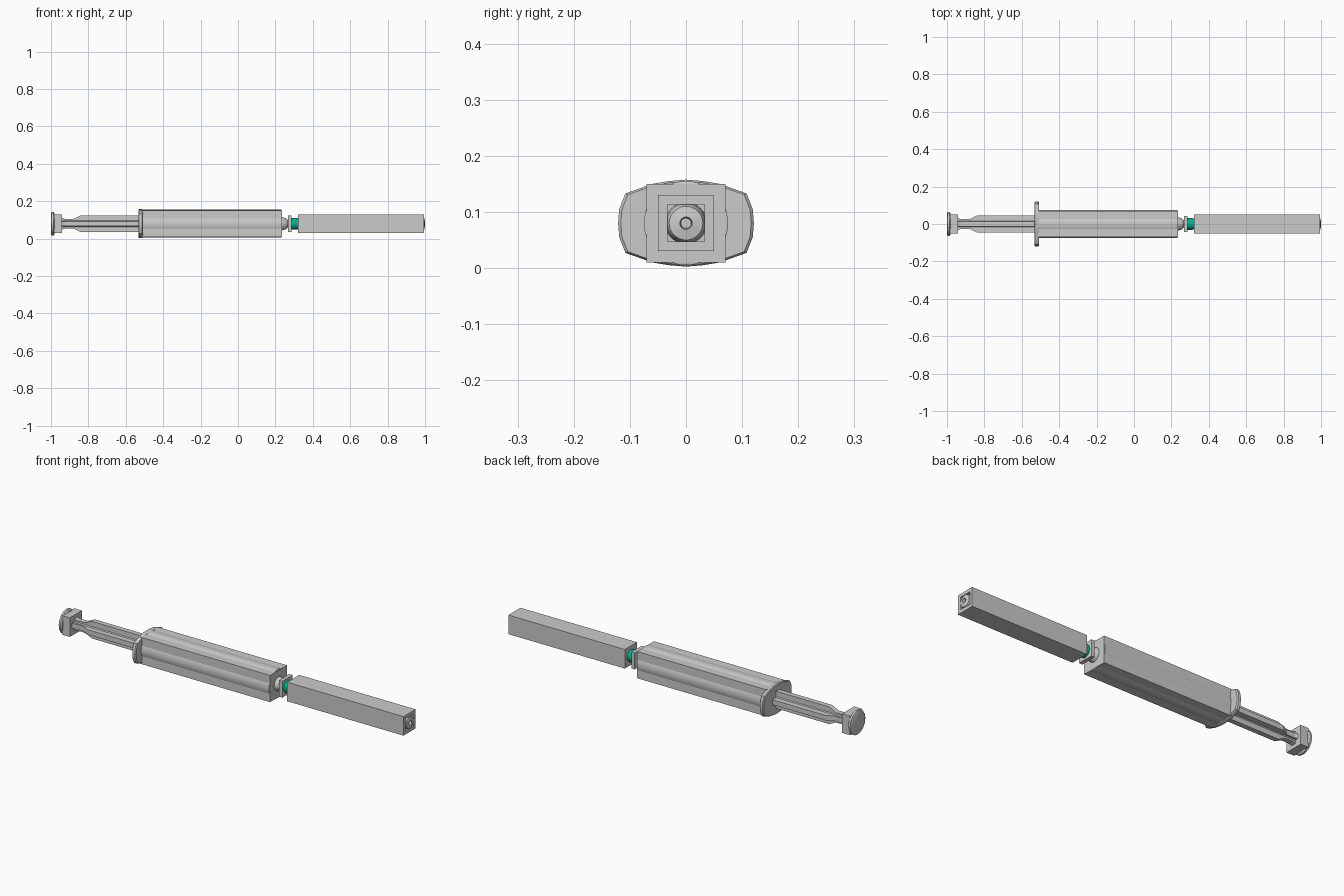
import bpy, bmesh, math

if "Cube" in bpy.data.objects:
    bpy.data.objects.remove(bpy.data.objects["Cube"])

ZC = 0.08  # height of the long axis


def finish(name, bm, smooth=False):
    bmesh.ops.recalc_face_normals(bm, faces=bm.faces)
    me = bpy.data.meshes.new(name)
    bm.to_mesh(me)
    bm.free()
    ob = bpy.data.objects.new(name, me)
    bpy.context.collection.objects.link(ob)
    ob.location.z = ZC
    if smooth:
        bpy.ops.object.select_all(action='DESELECT')
        ob.select_set(True)
        bpy.context.view_layer.objects.active = ob
        bpy.ops.object.shade_smooth_by_angle(angle=math.radians(35))
    return ob


def loft(name, rings, smooth=False):
    """Skin a list of closed rings and cap both ends."""
    bm = bmesh.new()
    vs = [[bm.verts.new(p) for p in r] for r in rings]
    n = len(vs[0])
    for a, b in zip(vs, vs[1:]):
        for i in range(n):
            j = (i + 1) % n
            bm.faces.new((a[i], a[j], b[j], b[i]))
    bm.faces.new(vs[0])
    bm.faces.new(vs[-1])
    return finish(name, bm, smooth)


def lathe(name, profile, n=32):
    """Revolve (x, radius) pairs around the long axis."""
    rings = [[(x, r * math.cos(2 * math.pi * i / n), r * math.sin(2 * math.pi * i / n))
              for i in range(n)] for x, r in profile]
    return loft(name, rings, True)


def square(x, h):
    return [(x, -h, -h), (x, h, -h), (x, h, h), (x, -h, h)]


def block(name, x0, x1, h):
    return loft(name, [square(x0, h), square(x1, h)])


# Barrel: square sleeve with the round tube just breaking through its sides
block("barrel_sleeve", -0.515, 0.235, 0.07)
lathe("barrel_tube", [(-0.52, 0.075), (0.232, 0.075), (0.234, 0.068)], 48)
lathe("barrel_nozzle", [(0.23, 0.038), (0.24, 0.034), (0.255, 0.03),
                        (0.265, 0.02), (0.28, 0.02)])

# Finger flange with bowed sides and softened rims
quarter = [(0.121, 0.0), (0.119, 0.025), (0.108, 0.053), (0.06, 0.07), (0.03, 0.075), (0.0, 0.0775)]
outline = quarter + [(-y, z) for y, z in quarter[-2::-1]]
outline += [(-y, -z) for y, z in outline[1:-1]]
loft("finger_flange", [[(x, y * s, z * s) for y, z in outline] for x, s in
                       ((-0.532, 0.96), (-0.528, 1.0), (-0.514, 1.0), (-0.509, 0.96))], True)

# Plunger rod: two crossed ribs with a narrowed neck
rib = [(-0.945, 0.033), (-0.925, 0.026), (-0.88, 0.026), (-0.86, 0.035),
       (-0.84, 0.045), (-0.40, 0.045)]
for name, upright in (("plunger_rib_upright", True), ("plunger_rib_flat", False)):
    t = 0.013
    rings = []
    for x, h in rib:
        a, b = (t, h) if upright else (h, t)
        rings.append([(x, -a, -b), (x, a, -b), (x, a, b), (x, -a, b)])
    loft(name, rings)
lathe("plunger_core", [(-0.945, 0.022), (-0.40, 0.022)], 16)

# Thumb rest
block("thumb_block", -0.985, -0.94, 0.05)
lathe("thumb_disc", [(-1.0, 0.055), (-0.996, 0.063), (-0.986, 0.063), (-0.98, 0.055)], 16)

# Needle collar and green hub
block("needle_collar", 0.268, 0.287, 0.043)
hub = lathe("needle_hub", [(0.28, 0.032), (0.33, 0.03)])
green = bpy.data.materials.new("green_plastic")
green.diffuse_color = (0.0, 0.45, 0.27, 1)
green.use_nodes = True
green.node_tree.nodes["Principled BSDF"].inputs["Base Color"].default_value = green.diffuse_color
hub.data.materials.append(green)

# Needle cap: square shell with a square socket at its end
loft("needle_cap", [square(0.32, 0.05), square(0.995, 0.05),
                    square(0.995, 0.033), square(0.94, 0.033)])
lathe("cap_cone", [(0.94, 0.037), (0.985, 0.035), (0.996, 0.03), (0.998, 0.02),
                   (1.0, 0.011), (0.975, 0.009)])
